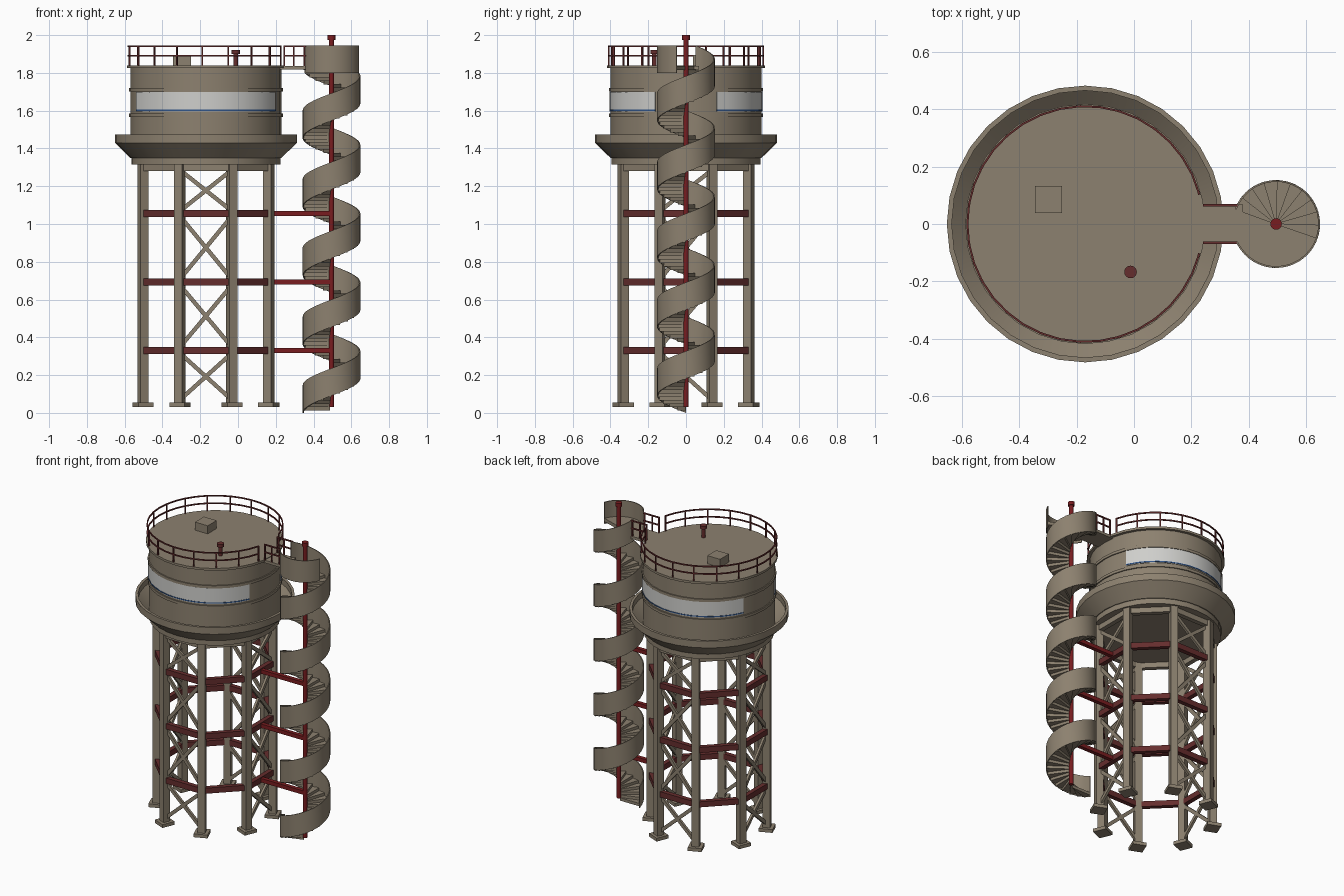
import bpy, bmesh, math
from mathutils import Vector, Matrix

if "Cube" in bpy.data.objects:
    bpy.data.objects.remove(bpy.data.objects["Cube"])

CX, SX = -0.17, 0.495          # tank axis and stair axis


def material(name, rgb):
    m = bpy.data.materials.new(name)
    m.diffuse_color = (*rgb, 1)
    m.use_nodes = True
    m.node_tree.nodes["Principled BSDF"].inputs["Base Color"].default_value = m.diffuse_color
    return m


TAN = material("tan paint", (0.265, 0.22, 0.16))
RED = material("bright red steel", (0.19, 0.012, 0.014))
DULL = material("dull red steel", (0.13, 0.026, 0.026))
WHITE = material("sign white", (0.62, 0.62, 0.6))
BLUE = material("sign blue", (0.03, 0.09, 0.25))


def finish(bm, name, mat, smooth=False):
    bmesh.ops.recalc_face_normals(bm, faces=bm.faces)
    me = bpy.data.meshes.new(name)
    bm.to_mesh(me)
    bm.free()
    me.materials.append(mat)
    ob = bpy.data.objects.new(name, me)
    bpy.context.collection.objects.link(ob)
    if smooth:
        bpy.ops.object.select_all(action='DESELECT')
        ob.select_set(True)
        bpy.context.view_layer.objects.active = ob
        bpy.ops.object.shade_smooth_by_angle(angle=math.radians(30))
    return ob


def box(bm, loc, size, turn=0.0):
    m = Matrix.Translation(loc) @ Matrix.Rotation(turn, 4, 'Z') @ Matrix.Diagonal((*size, 1))
    bmesh.ops.create_cube(bm, size=1, matrix=m)


def bar(bm, a, b, w, h):
    """Rectangular bar from a to b, w wide and h tall."""
    a, b = Vector(a), Vector(b)
    d = (b - a).normalized()
    up = Vector((0, 0, 1)) if abs(d.z) < 0.99 else Vector((0, 1, 0))
    side = d.cross(up).normalized()
    top = side.cross(d)
    rot = Matrix((d, side, top)).transposed().to_4x4()
    m = Matrix.Translation((a + b) / 2) @ rot @ Matrix.Diagonal(((b - a).length, w, h, 1))
    bmesh.ops.create_cube(bm, size=1, matrix=m)


def sweep(bm, section, cx, a0, a1, n, rise=0.0):
    """Turn a closed (radius, z) section about a vertical axis, rising if asked."""
    closed = abs(a1 - a0 - 360) < 1e-6 and rise == 0
    rings = []
    for i in range(n if closed else n + 1):
        t = i / n
        a = math.radians(a0 + (a1 - a0) * t)
        rings.append([bm.verts.new((cx + r * math.cos(a), r * math.sin(a), z + rise * t))
                      for r, z in section])
    k = len(section)
    for i in range(n):
        p, q = rings[i], rings[(i + 1) % len(rings)]
        for j in range(k):
            bm.faces.new((p[j], q[j], q[(j + 1) % k], p[(j + 1) % k]))
    if not closed:
        bm.faces.new(rings[0])
        bm.faces.new(rings[-1])


def swept(name, mat, section, cx, a0=0, a1=360, n=32, rise=0.0):
    bm = bmesh.new()
    sweep(bm, section, cx, a0, a1, n, rise)
    return finish(bm, name, mat, True)


def rect(r0, r1, z0, z1):
    return [(r0, z0), (r1, z0), (r1, z1), (r0, z1)]


def cylinder(name, mat, x, y, parts, n=16):
    bm = bmesh.new()
    for r, z0, z1 in parts:
        bmesh.ops.create_cone(bm, cap_ends=True, segments=n, radius1=r, radius2=r, depth=z1 - z0,
                              matrix=Matrix.Translation((x, y, (z0 + z1) / 2)))
    return finish(bm, name, mat, True)


def polar(r, deg, z, cx=CX):
    a = math.radians(deg)
    return (cx + r * math.cos(a), r * math.sin(a), z)


# Tank: wall, bottom slab, roof lip and raised bands
cylinder("tank", TAN, CX, 0, [(0.395, 1.315, 1.35), (0.40, 1.35, 1.83), (0.418, 1.825, 1.84)], 32)
for z in (1.575, 1.71):
    swept("tank_band", TAN, rect(0.395, 0.407, z - 0.009, z + 0.009), CX)

# Flared gutter around the tank foot
swept("gutter", TAN, [(0.39, 1.35), (0.40, 1.35), (0.482, 1.43), (0.482, 1.475),
                      (0.465, 1.475), (0.465, 1.437), (0.40, 1.38), (0.39, 1.38)], CX)

# Sign panels on front and back, each with a stripe along the bottom
for a in (90, 270):
    swept("sign_panel", WHITE, rect(0.397, 0.404, 1.596, 1.70), CX, a - 66, a + 66, 14)
    swept("sign_stripe", BLUE, rect(0.399, 0.406, 1.599, 1.606), CX, a - 66, a + 66, 14)

# Roof hatch and vent
bm = bmesh.new()
box(bm, (-0.297, 0.085, 1.866), (0.094, 0.094, 0.056))
finish(bm, "roof_hatch", TAN)
cylinder("roof_vent", DULL, -0.012, -0.167, [(0.012, 1.835, 1.90), (0.022, 1.90, 1.92)])

# Roof handrail, open at the bridge
for z in (1.89, 1.94):
    swept("roof_rail", DULL, rect(0.407, 0.414, z - 0.004, z + 0.004), CX, 15, 345, 34)
bm = bmesh.new()
for i in range(18):
    a = 15 + 330 * i / 17
    box(bm, polar(0.41, a, 1.89), (0.008, 0.008, 0.104), math.radians(a))
finish(bm, "rail_posts", DULL)

# Bridge from roof to stair landing, with side rails
bm = bmesh.new()
box(bm, (0.295, 0, 1.828), (0.17, 0.135, 0.018))
finish(bm, "bridge_deck", TAN)
bm = bmesh.new()
for y in (-0.065, 0.065):
    for z in (1.89, 1.94):
        bar(bm, (0.24, y, z), (0.36, y, z), 0.008, 0.008)
    for x in (0.244, 0.295, 0.35):
        box(bm, (x, y, 1.888), (0.008, 0.008, 0.104))
finish(bm, "bridge_rails", DULL)

# Columns and foot pads
col = [22.5 + 45 * i for i in range(8)]
bm, pads = bmesh.new(), bmesh.new()
for a in col:
    box(bm, polar(0.36, a, 0.68), (0.046, 0.046, 1.27), math.radians(a))
    box(pads, polar(0.36, a, 0.043), (0.086, 0.086, 0.022), math.radians(a))
finish(bm, "columns", TAN)
finish(pads, "foot_pads", TAN)

# Ring beams between the columns
levels = (0.33, 0.693, 1.055)
for name, mat, zs, h in (("ring_beams", DULL, levels, 0.037), ("top_ring_beam", TAN, (1.298,), 0.036)):
    bm = bmesh.new()
    for z in zs:
        for a in col:
            bar(bm, polar(0.36, a, z), polar(0.36, a + 45, z), 0.03, h)
    finish(bm, name, mat)

# Crossed braces in every other bay
bm = bmesh.new()
for a in (0, 90, 180, 270):
    for z0, z1 in ((0.07, 0.315), (0.35, 0.675), (0.71, 1.04), (1.07, 1.285)):
        for s in (-22.5, 22.5):
            bar(bm, polar(0.355, a + s, z0), polar(0.355, a - s, z1), 0.016, 0.022)
finish(bm, "cross_braces", TAN)

# Ties from tower to stair pole
bm = bmesh.new()
for z in levels:
    bar(bm, (0.16, 0, z), (SX, 0, z), 0.026, 0.026)
finish(bm, "stair_ties", RED)

# Stair pole with cap
cylinder("stair_pole", RED, SX, 0, [(0.0135, 0.03, 1.98), (0.02, 1.975, 2.0)])

# Spiral stair: helical outer wall and wedge treads
START, END, CLIMB = 180, 1960, 1.80
swept("stair_wall", TAN, rect(0.147, 0.153, 0, 0.145), SX, START, END, 160, CLIMB)
bm = bmesh.new()
count = 99
step = (END - START) / count
for i in range(count):
    z = 0.012 + CLIMB * i / count
    a = START + i * step
    sweep(bm, rect(0.008, 0.149, z, z + 0.019), SX, a, a + step, 2)
finish(bm, "stair_treads", TAN)

# Landing floor and its level wall
swept("stair_landing", TAN, rect(0.008, 0.149, 1.815, 1.837), SX, 160, 341, 20)
swept("landing_wall", TAN, rect(0.147, 0.153, 1.80, 1.945), SX, 205, 341, 14)
